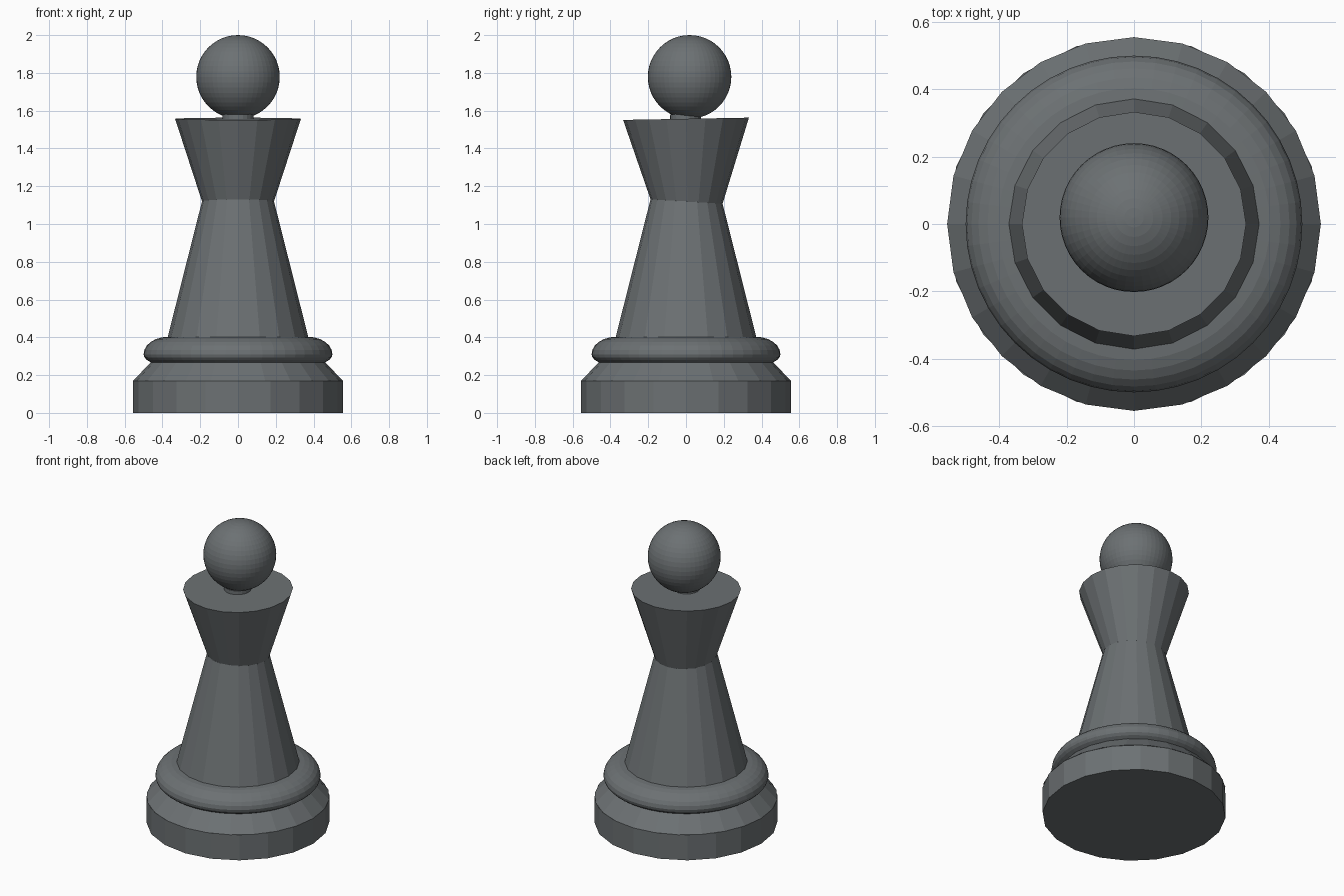
import bpy, bmesh
from math import sin, cos, pi

if "Cube" in bpy.data.objects:
    bpy.data.objects.remove(bpy.data.objects["Cube"])

# Dark slate colour shared by every part
slate = bpy.data.materials.new("slate")
slate.diffuse_color = (0.15, 0.165, 0.172, 1)
slate.use_nodes = True
slate.node_tree.nodes["Principled BSDF"].inputs["Base Color"].default_value = slate.diffuse_color


def frustum(name, sides, r_low, r_high, z_low, z_high, y=0.0, tilt=0.0):
    """Flat-faced tapered cylinder with a corner on the x axis."""
    bpy.ops.mesh.primitive_cone_add(
        vertices=sides, radius1=r_low, radius2=r_high, depth=z_high - z_low,
        location=(0, y, (z_low + z_high) / 2), rotation=(tilt, 0, 0))
    bpy.context.object.name = name


def lathe(name, profile, sides):
    """Closed ring made by turning an (r, z) loop about the z axis."""
    bm = bmesh.new()
    rings = [[bm.verts.new((r * cos(2 * pi * i / sides), r * sin(2 * pi * i / sides), z))
              for r, z in profile] for i in range(sides)]
    n = len(profile)
    for i in range(sides):
        a, b = rings[i], rings[(i + 1) % sides]
        for j in range(n):
            k = (j + 1) % n
            bm.faces.new((a[j], b[j], b[k], a[k]))
    bmesh.ops.recalc_face_normals(bm, faces=bm.faces)
    mesh = bpy.data.meshes.new(name)
    bm.to_mesh(mesh)
    bm.free()
    bpy.context.collection.objects.link(bpy.data.objects.new(name, mesh))


# Foot and the sloped step above it
frustum("foot", 20, 0.555, 0.555, 0.0, 0.17)
frustum("foot_step", 24, 0.555, 0.46, 0.17, 0.27)

# Rounded ring, fuller on the upper side
ring = [(0.37 + 0.13 * cos(a), 0.31 + (0.093 if sin(a) > 0 else 0.06) * sin(a))
        for a in (2 * pi * i / 24 for i in range(24))]
lathe("base_ring", ring, 48)

# Tapered body and slightly tilted flared collar
frustum("body", 20, 0.375, 0.188, 0.39, 1.13)
frustum("collar", 20, 0.155, 0.333, 1.01, 1.557, y=0.005, tilt=0.018)

# Short neck under the ball
frustum("neck", 20, 0.082, 0.082, 1.50, 1.582, y=-0.003, tilt=0.018)

# Ball
bpy.ops.mesh.primitive_uv_sphere_add(segments=48, ring_count=24, radius=0.221,
                                     location=(0, 0.019, 1.779))
bpy.context.object.name = "ball"

for part in bpy.data.objects:
    part.data.materials.append(slate)
